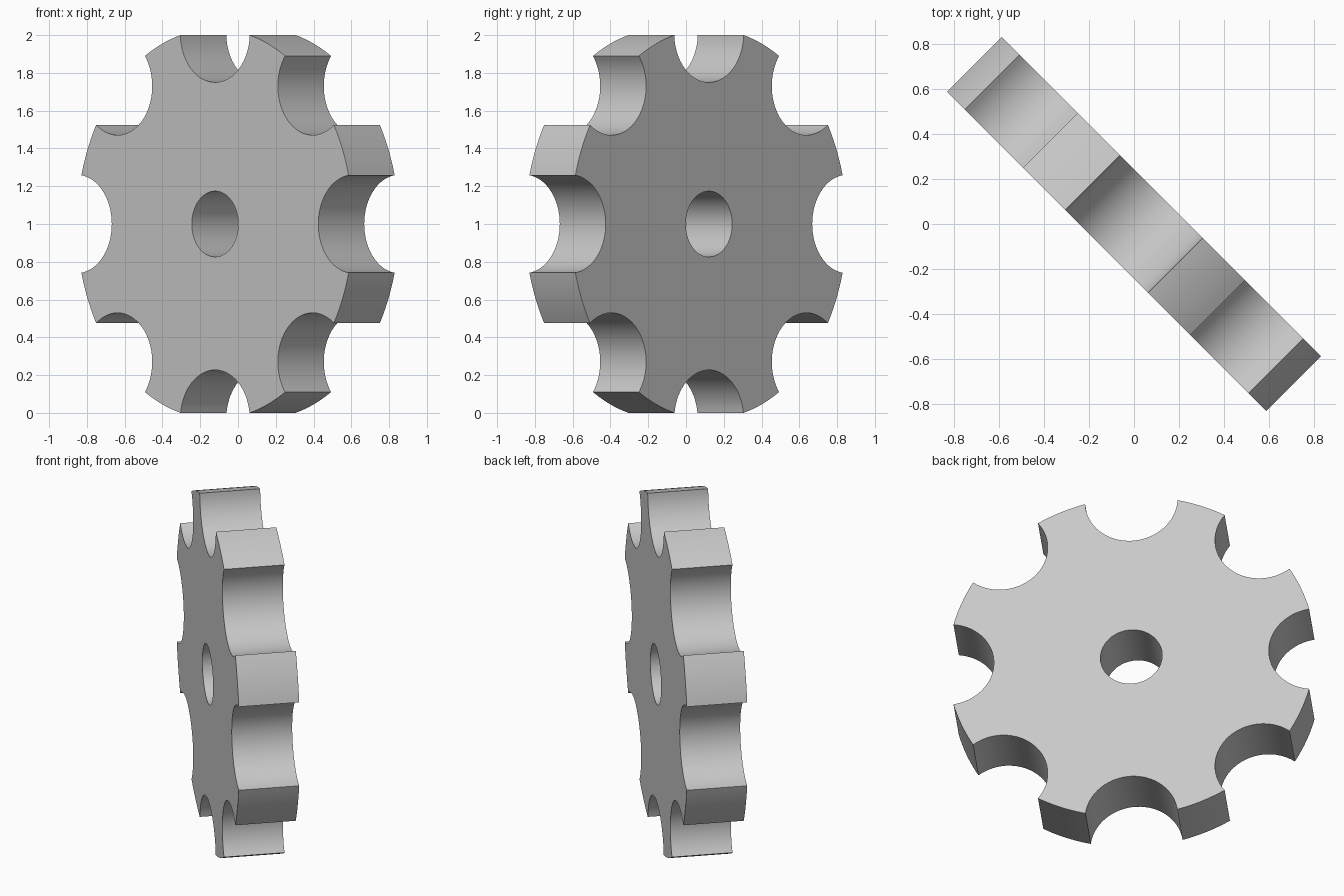
import bpy, bmesh
from math import cos, sin, acos, pi, radians
from mathutils import Matrix, Vector

cube = bpy.data.objects.get("Cube")
if cube:
    bpy.data.objects.remove(cube, do_unlink=True)

RIM, SCALLOP, BORE, HALF = 1.033, 0.26, 0.174, 0.172
COUNT = 8


def arc(centre, radius, start, end, steps):
    """Points along an arc, including both ends."""
    return [centre + radius * Vector((cos(start + (end - start) * i / steps),
                                      sin(start + (end - start) * i / steps)))
            for i in range(steps + 1)]


def scallop_half_angle(d):
    return acos((RIM**2 + d**2 - SCALLOP**2) / (2 * RIM * d))


def wheel_outline():
    """Rim with evenly spaced round scallops; the top one sits slightly deeper."""
    dist = [1.01 if k == 2 else RIM for k in range(COUNT)]
    half = [scallop_half_angle(d) for d in dist]
    pts = []
    for k in range(COUNT):
        a, d = 2 * pi * k / COUNT, dist[k]
        axis = Vector((cos(a), sin(a)))
        # angle of the scallop's mouth, measured about its own centre
        mouth = acos((d - RIM * cos(half[k])) / SCALLOP)
        pts += arc(axis * d, SCALLOP, a + pi + mouth, a + pi - mouth, 32)
        nxt = (k + 1) % COUNT
        pts += arc(Vector((0, 0)), RIM, a + half[k],
                   a + 2 * pi / COUNT - half[nxt], 10)[1:-1]
    return pts


def add_loop(bm, pts):
    verts = [bm.verts.new((p.x, p.y, -HALF)) for p in pts]
    return [bm.edges.new((v, verts[(i + 1) % len(verts)])) for i, v in enumerate(verts)]


# Flat face with a central bore, extruded into a thick disc
bm = bmesh.new()
edges = add_loop(bm, wheel_outline())
edges += add_loop(bm, arc(Vector((0, 0)), BORE, 0, 2 * pi, 64)[:-1])
bmesh.ops.triangle_fill(bm, edges=edges, use_beauty=True)
result = bmesh.ops.extrude_face_region(bm, geom=bm.faces[:], use_keep_orig=True)
top = [g for g in result["geom"] if isinstance(g, bmesh.types.BMVert)]
bmesh.ops.translate(bm, verts=top, vec=(0, 0, 2 * HALF))
bmesh.ops.recalc_face_normals(bm, faces=bm.faces[:])

# Stand the disc upright and turn it diagonally
bm.transform(Matrix.Translation((0, 0, 1)) @ Matrix.Rotation(radians(-45), 4, "Z")
             @ Matrix.Rotation(radians(90), 4, "X"))
mesh = bpy.data.meshes.new("scalloped_wheel")
bm.to_mesh(mesh)
bm.free()
wheel = bpy.data.objects.new("scalloped_wheel", mesh)
bpy.context.collection.objects.link(wheel)

# Plain grey
grey = bpy.data.materials.new("light_grey")
grey.use_nodes = True
colour = (0.58, 0.58, 0.58, 1)
grey.diffuse_color = colour
grey.node_tree.nodes["Principled BSDF"].inputs["Base Color"].default_value = colour
mesh.materials.append(grey)

# Smooth curved walls with crisp corners
bpy.ops.object.select_all(action="DESELECT")
wheel.select_set(True)
bpy.context.view_layer.objects.active = wheel
bpy.ops.object.shade_smooth_by_angle(angle=radians(30))
